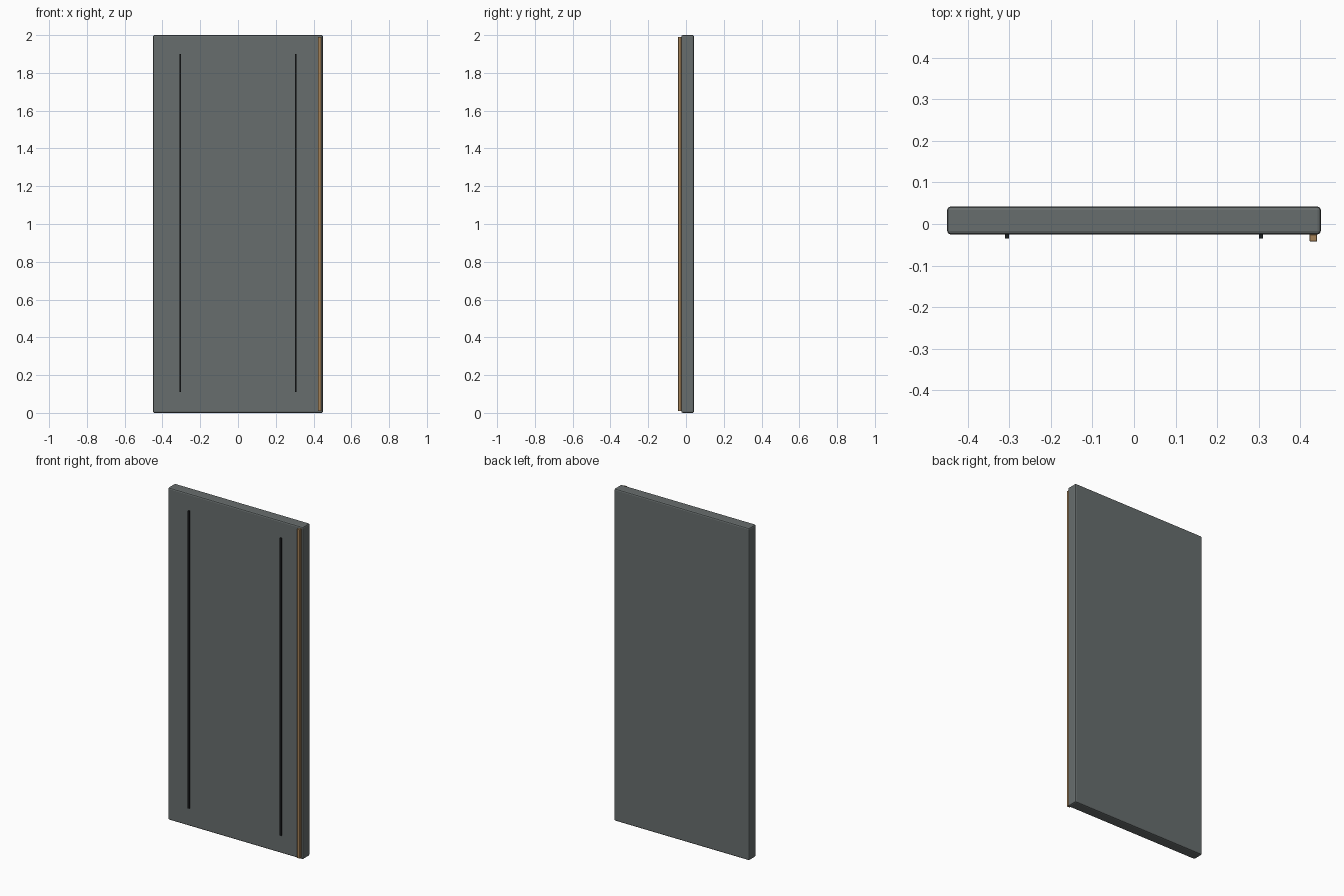
import bpy
import bmesh
from mathutils import Vector

if "Cube" in bpy.data.objects:
    bpy.data.objects.remove(bpy.data.objects["Cube"])


def material(name, rgb):
    m = bpy.data.materials.new(name)
    m.diffuse_color = (*rgb, 1.0)
    m.use_nodes = True
    m.node_tree.nodes["Principled BSDF"].inputs["Base Color"].default_value = m.diffuse_color
    return m


GREY = material("slate grey", (0.137, 0.155, 0.155))
BLACK = material("near black", (0.012, 0.014, 0.015))
BRONZE = material("bronze", (0.37, 0.22, 0.095))


def box(name, lo, hi, mat, bevel=0.0, segments=2):
    """Box between two corners, with optional rounded edges."""
    lo, hi = Vector(lo), Vector(hi)
    size, mid = hi - lo, (hi + lo) / 2
    bm = bmesh.new()
    bmesh.ops.create_cube(bm, size=1.0)
    for v in bm.verts:
        v.co = Vector(a * b for a, b in zip(v.co, size))
    mesh = bpy.data.meshes.new(name)
    bm.to_mesh(mesh)
    bm.free()
    mesh.materials.append(mat)
    ob = bpy.data.objects.new(name, mesh)
    ob.location = mid
    bpy.context.collection.objects.link(ob)
    if bevel:
        mod = ob.modifiers.new("rounded edges", 'BEVEL')
        mod.width = bevel
        mod.segments = segments
    return ob


# Door slab
FRONT = -0.025
box("door_panel", (-0.45, FRONT, 0.0), (0.45, 0.042, 2.0), GREY, 0.008)

# Two thin upright inlay lines on the front
for side, x in (("left", -0.306), ("right", 0.306)):
    box(f"{side}_inlay_line", (x - 0.005, -0.035, 0.11),
        (x + 0.005, FRONT, 1.9), BLACK)

# Full-height edge trim on the right
box("edge_trim", (0.423, -0.042, 0.01), (0.441, FRONT, 1.99), BRONZE, 0.001, 1)
